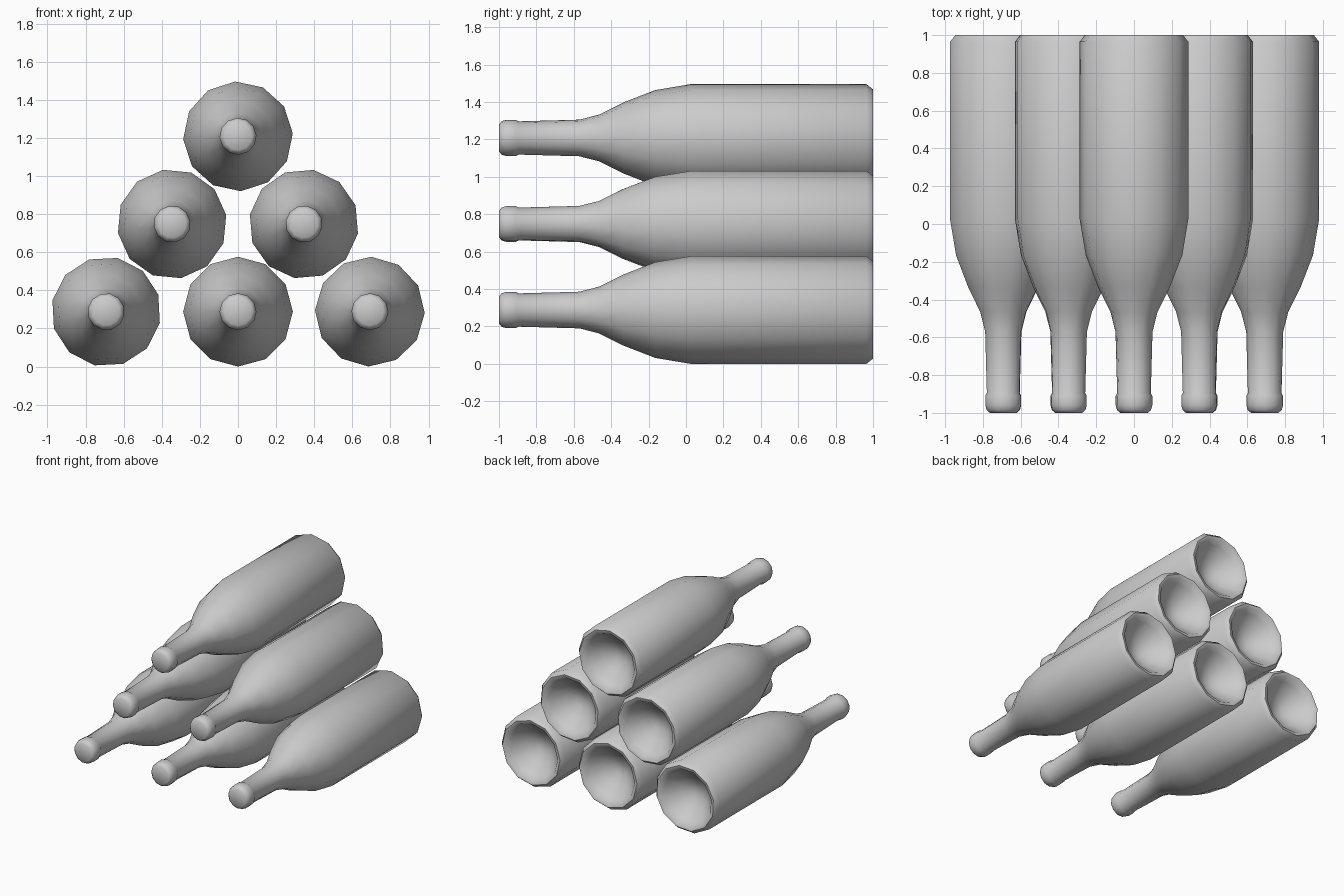
import bpy, bmesh, math
from math import sin, cos, radians

if "Cube" in bpy.data.objects:
    bpy.data.objects.remove(bpy.data.objects["Cube"])

SIDES = 12
R = 0.288
# lathe profile (radius, y): mouth -> neck -> shoulder -> body -> hollow base
PROFILE = [(0.0, -1.0), (0.072, -1.0), (0.09, -0.985), (0.097, -0.96), (0.097, -0.91),
           (0.089, -0.895), (0.098, -0.57), (0.125, -0.465), (0.19, -0.335),
           (0.256, -0.165), (R, 0.025), (R, 0.965), (0.26, 1.0), (0.235, 0.995),
           (0.205, 0.955), (0.13, 0.88), (0.055, 0.84), (0.0, 0.83)]


def bottle(name, x, z, turn):
    bm = bmesh.new()
    rings = []
    for r, y in PROFILE:
        if r == 0:
            rings.append([bm.verts.new((0, y, 0))] * SIDES)
        else:
            angles = [radians(turn + 360 * i / SIDES) for i in range(SIDES)]
            rings.append([bm.verts.new((r * cos(a), y, r * sin(a))) for a in angles])
    for a, b in zip(rings, rings[1:]):
        for i in range(SIDES):
            j = (i + 1) % SIDES
            bm.faces.new(list(dict.fromkeys((a[i], a[j], b[j], b[i]))))
    bmesh.ops.recalc_face_normals(bm, faces=bm.faces)
    mesh = bpy.data.meshes.new(name)
    bm.to_mesh(mesh)
    bm.free()
    obj = bpy.data.objects.new(name, mesh)
    bpy.context.collection.objects.link(obj)
    obj.location = (x, 0, z)
    bpy.ops.object.select_all(action='DESELECT')
    obj.select_set(True)
    bpy.context.view_layer.objects.active = obj
    bpy.ops.object.shade_smooth_by_angle(angle=radians(50))


# pyramid stack, each bottle rolled slightly differently
STEP_X, STEP_Z = 0.692, 0.46
ROLLS = [(-12, 0, -1.5), (9.5, -10), (3,)]
for row, rolls in enumerate(ROLLS):
    for i, turn in enumerate(rolls):
        x = (i - (len(rolls) - 1) / 2) * STEP_X
        bottle(f"bottle_row{row + 1}_{i + 1}", x, R + row * STEP_Z, turn)
